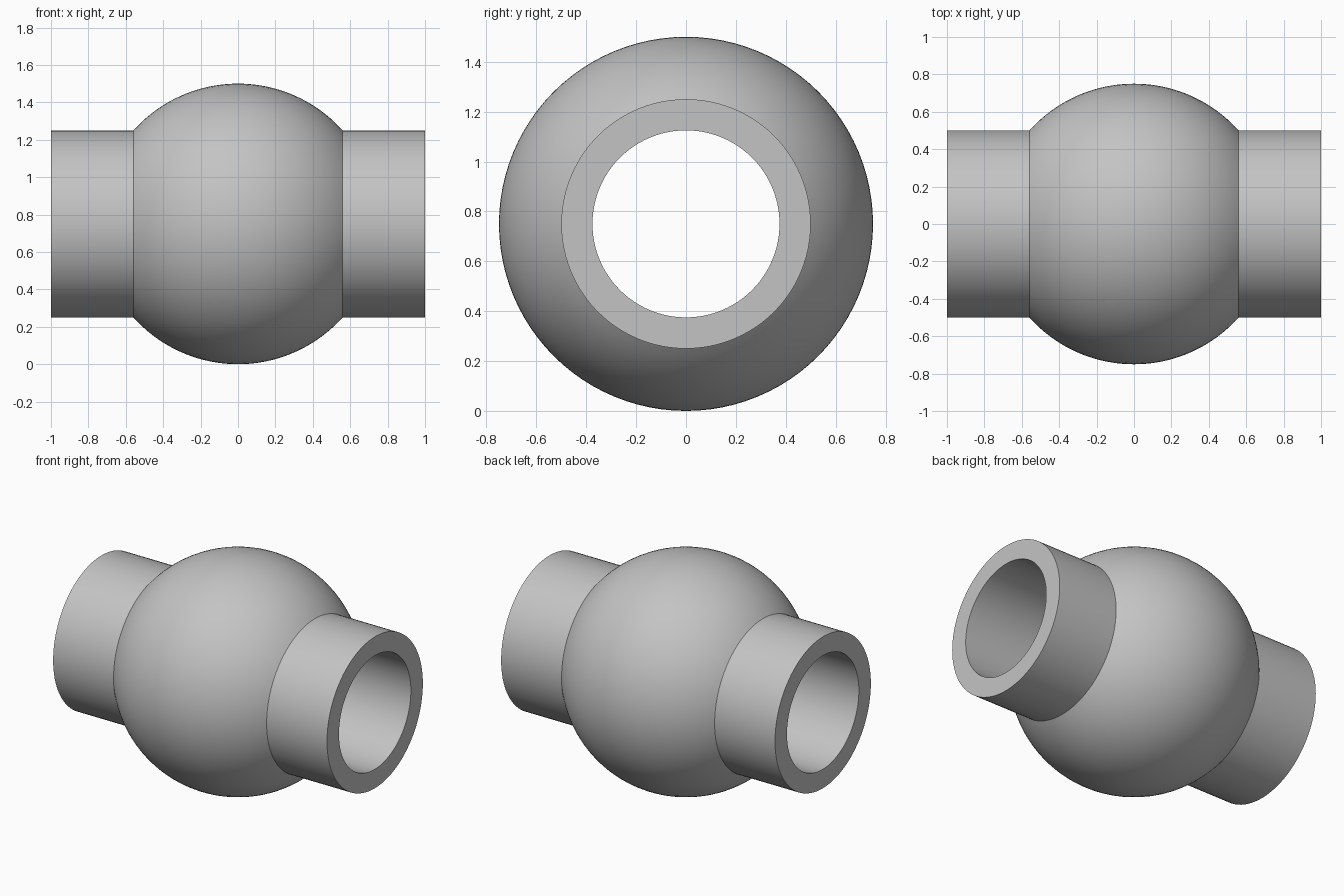
import bpy, bmesh, math
from mathutils import Vector

cube = bpy.data.objects.get("Cube")
if cube:
    bpy.data.objects.remove(cube, do_unlink=True)

BALL_R, TUBE_R, BORE_R = 0.75, 0.5, 0.375
HALF_LENGTH, SEGMENTS, ARC_STEPS = 1.0, 96, 40

# Plain grey finish
grey = bpy.data.materials.new("grey_metal")
grey.use_nodes = True
colour = (0.55, 0.55, 0.55, 1)
grey.diffuse_color = colour
grey.node_tree.nodes["Principled BSDF"].inputs["Base Color"].default_value = colour

# Half section: left bore end, left tube, ball arc, right tube, right bore end
join = math.asin(TUBE_R / BALL_R)
arc = [math.pi - join + (2 * join - math.pi) * i / ARC_STEPS for i in range(ARC_STEPS + 1)]
profile = [(-HALF_LENGTH, BORE_R), (-HALF_LENGTH, TUBE_R)]
profile += [(BALL_R * math.cos(a), BALL_R * math.sin(a)) for a in arc]
profile += [(HALF_LENGTH, TUBE_R), (HALF_LENGTH, BORE_R)]

# Revolve the closed section around the bore axis
bm = bmesh.new()
verts = [bm.verts.new((x, 0, r)) for x, r in profile]
edges = [bm.edges.new((v, verts[(i + 1) % len(verts)])) for i, v in enumerate(verts)]
bmesh.ops.spin(bm, geom=verts + edges, cent=Vector(), axis=(1, 0, 0),
               angle=math.tau, steps=SEGMENTS, use_merge=True)
bmesh.ops.remove_doubles(bm, verts=bm.verts[:], dist=1e-5)
bmesh.ops.recalc_face_normals(bm, faces=bm.faces[:])
mesh = bpy.data.meshes.new("bored_ball_with_sleeves")
bm.to_mesh(mesh)
bm.free()
mesh.materials.append(grey)

ball = bpy.data.objects.new("bored_ball_with_sleeves", mesh)
ball.location.z = BALL_R
bpy.context.collection.objects.link(ball)

# Smooth round surfaces, crisp rims and joints
bpy.ops.object.select_all(action="DESELECT")
ball.select_set(True)
bpy.context.view_layer.objects.active = ball
bpy.ops.object.shade_smooth_by_angle(angle=math.radians(30))
